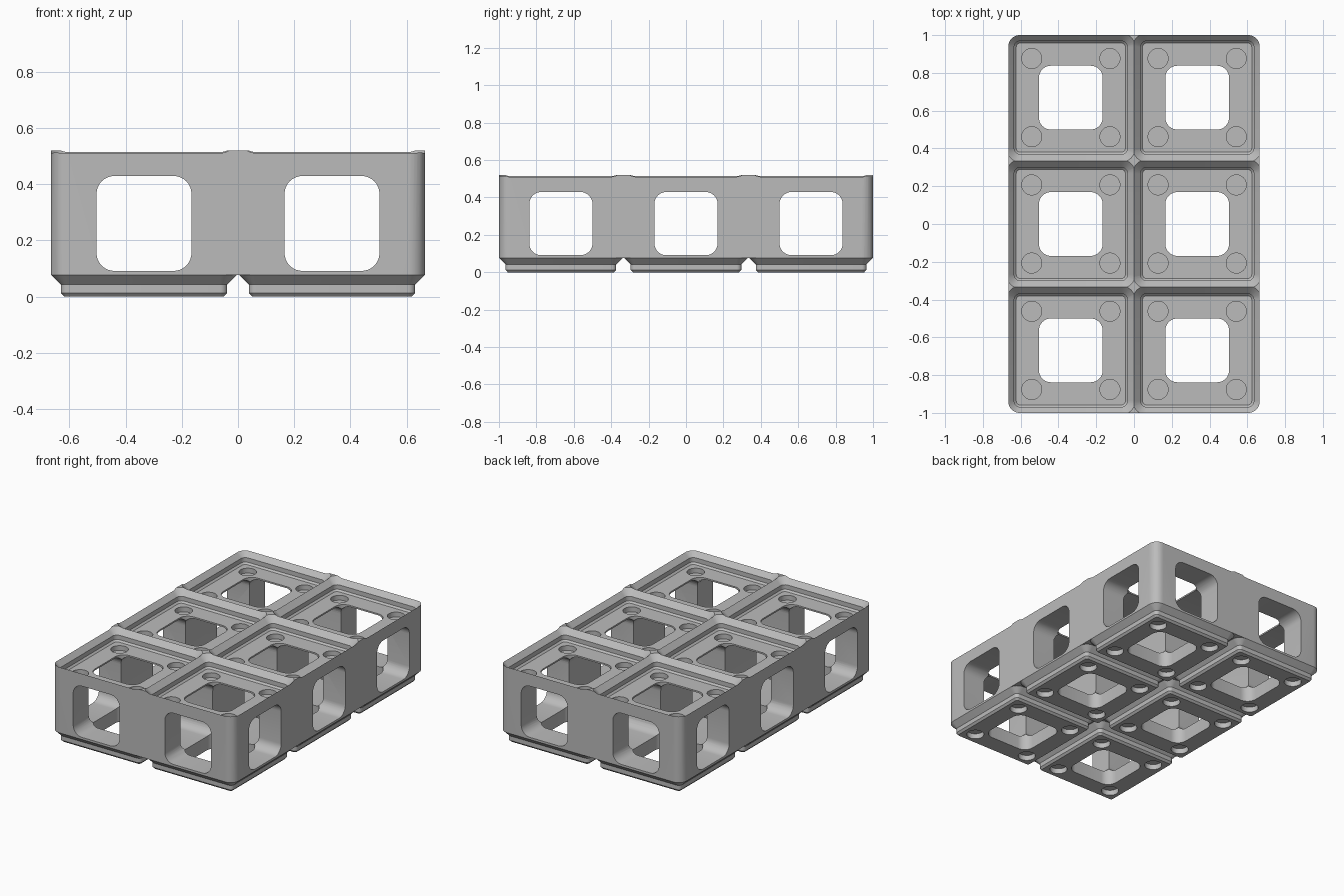
import bpy, bmesh, math
from mathutils import Matrix, Vector

cube = bpy.data.objects.get("Cube")
if cube:
    bpy.data.objects.remove(cube, do_unlink=True)

PITCH, EDGE, HEIGHT, BASE = 0.669, 0.331, 0.52, 0.077
CELLS = [((i - 0.5) * PITCH, j * PITCH) for i in (0, 1) for j in (-1, 0, 1)]


def ring(hx, hy, r, z, seg=8):
    """Rounded rectangle outline at height z."""
    pts = []
    for k, (sx, sy) in enumerate(((1, 1), (-1, 1), (-1, -1), (1, -1))):
        for s in range(seg + 1):
            a = (k + s / seg) * math.pi / 2
            pts.append(Vector((sx * (hx - r) + r * math.cos(a),
                               sy * (hy - r) + r * math.sin(a), z)))
    return pts


def loft(bm, rings, matrix):
    """Closed solid through a stack of outlines."""
    loops = [[bm.verts.new(matrix @ p) for p in pts] for pts in rings]
    n = len(loops[0])
    for a, b in zip(loops, loops[1:]):
        for i in range(n):
            j = (i + 1) % n
            bm.faces.new((a[i], a[j], b[j], b[i]))
    bm.faces.new(loops[0][::-1])
    bm.faces.new(loops[-1])


def solid(name, parts):
    bm = bmesh.new()
    for rings, matrix in parts:
        loft(bm, rings, matrix)
    bmesh.ops.recalc_face_normals(bm, faces=bm.faces)
    mesh = bpy.data.meshes.new(name)
    bm.to_mesh(mesh)
    bm.free()
    obj = bpy.data.objects.new(name, mesh)
    bpy.context.collection.objects.link(obj)
    return obj


def combine(target, tool, operation):
    mod = target.modifiers.new(tool.name, 'BOOLEAN')
    mod.object, mod.operation, mod.solver = tool, operation, 'EXACT'
    mod.use_self = True
    bpy.context.view_layer.objects.active = target
    bpy.ops.object.modifier_apply(modifier=mod.name)
    bpy.data.objects.remove(tool, do_unlink=True)


def at(x, y, z=0):
    return Matrix.Translation((x, y, z))


# Main block
hx, hy = PITCH / 2 + EDGE, PITCH + EDGE
block = solid("grid_block", [([ring(hx, hy, 0.06, z) for z in (BASE, HEIGHT)], at(0, 0))])

# Stepped feet, with a hidden plug reaching into the block
foot = [ring(h, h, r, z) for h, r, z in (
    (0.284, 0.013, 0), (0.296, 0.025, 0.013), (0.296, 0.025, 0.042),
    (EDGE, 0.06, BASE), (0.31, 0.04, BASE + 0.005))]
combine(block, solid("feet", [(foot, at(*c)) for c in CELLS]), 'UNION')

# Stacking sockets in the top, flaring past the rim
FLOOR = 0.439
socket = [ring(h, h, h - 0.267, z) for h, z in (
    (0.289, FLOOR), (0.3, FLOOR + 0.011), (0.3, 0.479), (0.351, 0.53))]
for c in CELLS:
    combine(block, solid("socket", [(socket, at(*c))]), 'DIFFERENCE')

# Rounded square tunnels along all three axes
def tunnel(length):
    return [ring(0.169, 0.169, 0.064, z) for z in (-length, length)]

MID = 0.26
along_x = Matrix.Rotation(math.pi / 2, 4, 'Y')
along_y = Matrix.Rotation(math.pi / 2, 4, 'X')
combine(block, solid("vertical_tunnels", [(tunnel(1), at(*c)) for c in CELLS]), 'DIFFERENCE')
combine(block, solid("cross_tunnels", [
    (tunnel(2), at(0, j * PITCH, MID) @ along_x) for j in (-1, 0, 1)]), 'DIFFERENCE')
combine(block, solid("long_tunnels", [
    (tunnel(2), at(s * PITCH / 2, 0, MID) @ along_y) for s in (-1, 1)]), 'DIFFERENCE')

# Round magnet pockets in the socket floors and under the feet
def pocket(low, high):
    disc = [Vector((0.053 * math.cos(a), 0.053 * math.sin(a), 0))
            for a in (k * math.tau / 32 for k in range(32))]
    return [[p + Vector((0, 0, z)) for p in disc] for z in (low, high)]

for name, low, high in (("top_pockets", FLOOR - 0.032, FLOOR + 0.02),
                        ("bottom_pockets", -0.05, 0.035)):
    spots = [at(x + sx * 0.207, y + sy * 0.207) for x, y in CELLS
             for sx in (-1, 1) for sy in (-1, 1)]
    combine(block, solid(name, [(pocket(low, high), m) for m in spots]), 'DIFFERENCE')

# Single grey plastic
grey = bpy.data.materials.new("plain_grey")
grey.use_nodes = True
colour = (0.5, 0.5, 0.5, 1)
grey.diffuse_color = colour
grey.node_tree.nodes["Principled BSDF"].inputs["Base Color"].default_value = colour
block.data.materials.clear()
block.data.materials.append(grey)

bpy.ops.object.select_all(action='DESELECT')
block.select_set(True)
bpy.context.view_layer.objects.active = block
bpy.ops.object.shade_smooth_by_angle(angle=math.radians(30))
